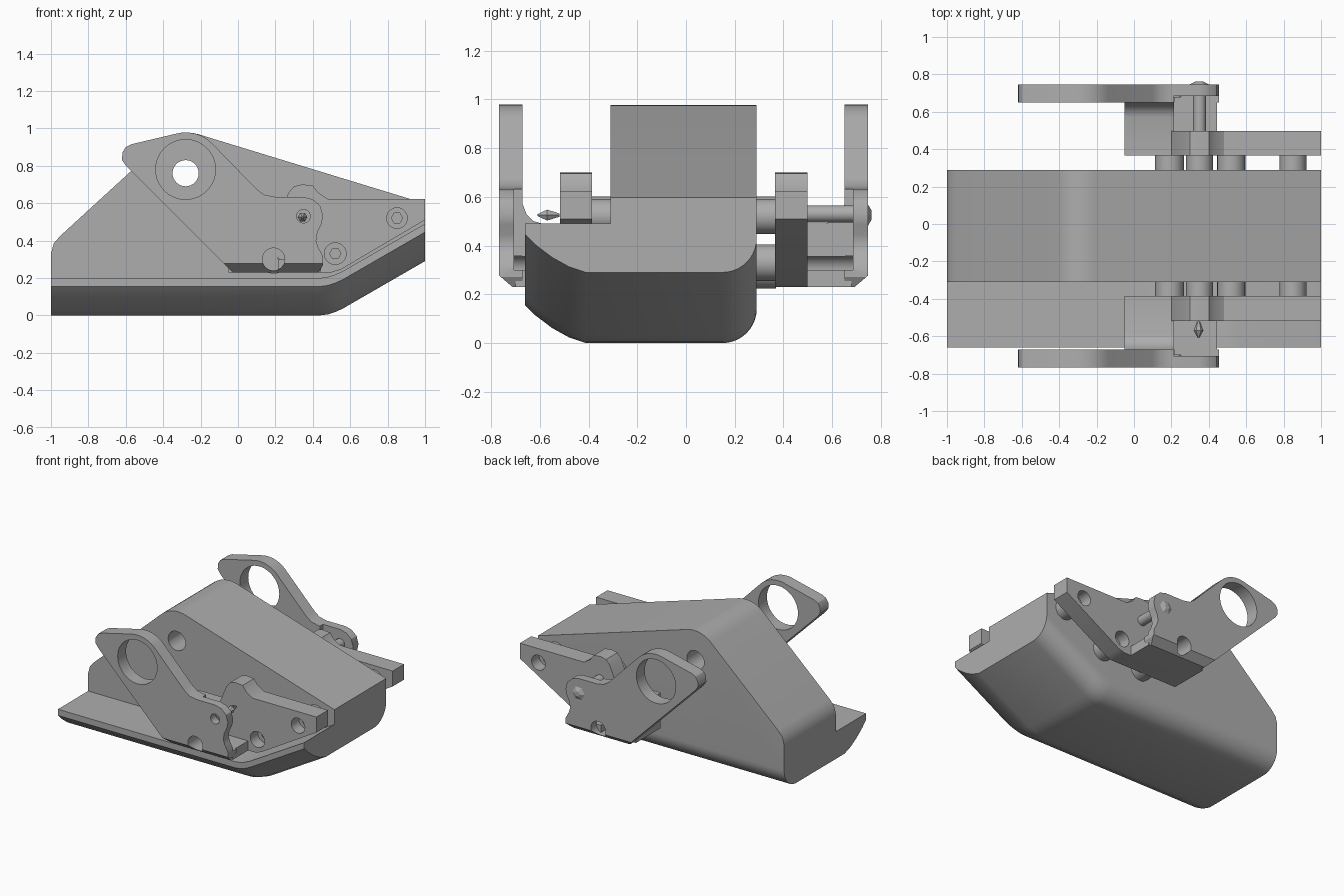
import bpy, bmesh
from math import radians, sin, cos, pi
from mathutils import Matrix, Vector

if "Cube" in bpy.data.objects:
    bpy.data.objects.remove(bpy.data.objects["Cube"])

MID = -0.01  # plane about which the side brackets are mirrored
grey = bpy.data.materials.new("plain grey")
grey.use_nodes = True
grey.diffuse_color = (0.42, 0.42, 0.42, 1)
grey.node_tree.nodes["Principled BSDF"].inputs["Base Color"].default_value = grey.diffuse_color


def finish(name, bm):
    bmesh.ops.recalc_face_normals(bm, faces=bm.faces)
    mesh = bpy.data.meshes.new(name)
    bm.to_mesh(mesh)
    bm.free()
    mesh.materials.append(grey)
    obj = bpy.data.objects.new(name, mesh)
    bpy.context.collection.objects.link(obj)
    return obj


def loft(name, rings):
    """Skin a list of equal-length rings and cap both ends."""
    bm = bmesh.new()
    loops = [[bm.verts.new(p) for p in ring] for ring in rings]
    n = len(loops[0])
    for a, b in zip(loops, loops[1:]):
        for i in range(n):
            j = (i + 1) % n
            bm.faces.new((a[i], a[j], b[j], b[i]))
    bm.faces.new(loops[0])
    bm.faces.new(loops[-1])
    return finish(name, bm)


def slab(name, profile, y0, y1):
    return loft(name, [[(x, y, z) for x, z in profile] for y in (y0, y1)])


def box(name, x0, x1, y0, y1, z0, z1):
    return slab(name, [(x0, z0), (x1, z0), (x1, z1), (x0, z1)], y0, y1)


def rod(name, x, z, r, y0, y1, r2=None, sides=32):
    """Round bar along y, optionally tapering to r2."""
    ends = ((y0, r), (y1, r if r2 is None else r2))
    return loft(name, [[(x + q * cos(2 * pi * i / sides), y, z + q * sin(2 * pi * i / sides))
                        for i in range(sides)] for y, q in ends])


def boolean(obj, tool, operation="DIFFERENCE"):
    mod = obj.modifiers.new("cut", "BOOLEAN")
    mod.operation, mod.solver, mod.object = operation, "EXACT", tool
    bpy.context.view_layer.objects.active = obj
    bpy.ops.object.modifier_apply(modifier=mod.name)
    bpy.data.objects.remove(tool)


def smooth(obj):
    bpy.ops.object.select_all(action="DESELECT")
    obj.select_set(True)
    bpy.context.view_layer.objects.active = obj
    bpy.ops.object.shade_smooth_by_angle(angle=radians(30))


def arc(cx, cz, r, a0, a1, n):
    return [(cx + r * cos(radians(a0 + (a1 - a0) * i / n)),
             cz + r * sin(radians(a0 + (a1 - a0) * i / n))) for i in range(n + 1)]


def height(points, x):
    for (xa, za), (xb, zb) in zip(points, points[1:]):
        if x <= xb:
            return za + (zb - za) * (x - xa) / (xb - xa)
    return points[-1][1]


# Main body: a cross-section lofted along x between a roof line and a keel line
roof = [(-1, 0.33), (-0.985, 0.385), (-0.95, 0.425)] + arc(-0.27, 0.777, 0.2, 135, 73, 8) + [(1, 0.598)]
keel = [(-1, 0), (0.44, 0), (0.48, 0.005), (0.52, 0.018), (0.56, 0.036), (1, 0.29)]


def section(x):
    b, t = height(keel, x), height(roof, x)
    f = b + 0.2
    ring = [(-0.66, f), (-0.66, b + 0.155), (-0.62, b + 0.115), (-0.55, b + 0.062),
            (-0.48, b + 0.023), (-0.41, b)]
    ring += [(y, b + z) for y, z in arc(0.15, 0.14, 0.14, -90, 0, 10)]
    ring += [(0.29, t), (-0.31, t), (-0.31, f)]
    return [(x, y, z) for y, z in ring]


stations = sorted({round(x, 4) for x, z in roof + keel})
body = loft("main_body", [section(x) for x in stations])
boolean(body, rod("body_hole_cutter", -0.28, 0.76, 0.07, -1, 1))
smooth(body)

# Outlines shared by both side brackets
arm_outline = [(-0.03, 0.23), (-0.6, 0.80), (-0.62, 0.83), (-0.618, 0.87), (-0.6, 0.9), (-0.57, 0.915)]
arm_outline += arc(-0.28, 0.778, 0.2, 104, 45, 8)
arm_outline += [(0.1, 0.675), (0.14, 0.645), (0.2, 0.633), (0.35, 0.633), (0.4, 0.62), (0.44, 0.585),
                (0.455, 0.53), (0.445, 0.485), (0.425, 0.445), (0.418, 0.4), (0.428, 0.365),
                (0.455, 0.315), (0.455, 0.27), (0.43, 0.23)]
plate_outline = [(-0.05, 0.25), (-0.05, 0.49), (0.2, 0.49), (0.27, 0.655), (0.3, 0.69), (0.34, 0.7),
                 (0.4, 0.695), (0.43, 0.655), (0.48, 0.623), (1, 0.623), (1, 0.51),
                 (0.55, 0.245), (0.5, 0.23), (-0.03, 0.23)]
mounts = [(0.19, 0.3, 0.06), (0.52, 0.33, 0.058), (0.85, 0.52, 0.055)]

for side, label in ((-1, "front"), (1, "back")):
    def at(d, s=side):
        return MID + s * d

    # Swing arm with large eye and chamfered lower edge
    arm = slab(label + "_arm", arm_outline, at(0.757), at(0.66))
    boolean(arm, rod("eye_cutter", -0.28, 0.78, 0.16, -1, 1, sides=48))
    chamfer = loft("chamfer_cutter", [[(x, at(0.69), 0.22), (x, at(0.77), 0.22), (x, at(0.77), 0.288)]
                                      for x in (-0.5, 0.6)])
    boolean(arm, chamfer)
    boolean(arm, box("pocket_cutter", 0.21, 0.6, at(0.695), at(0.6), 0.3, 0.66))
    boolean(arm, rod("screw_hole_cutter", 0.35, 0.53, 0.036, at(0.6), at(0.9)))
    boolean(arm, rod("mount_hole_cutter", 0.19, 0.3, 0.06, at(0.6), at(0.9)))
    smooth(arm)

    # Web joining the arm to the inner plate, with a fillet and a low floor
    fillet = [(0.375, 0.23), (0.375, 0.49), (0.58, 0.49), (0.615, 0.5), (0.645, 0.53), (0.662, 0.575), (0.662, 0.23)]
    web = loft(label + "_web", [[(x, at(d), z) for d, z in fillet] for x in (-0.05, 0.215)])
    boolean(web, rod("mount_hole_cutter", 0.19, 0.3, 0.06, at(0.42), at(0.9)))
    smooth(web)
    box(label + "_floor", 0.215, 0.445, at(0.5), at(0.69), 0.23, 0.3)

    # Inner mounting plate with bolt holes
    plate = slab(label + "_plate", plate_outline, at(0.508), at(0.376))
    for x, z, r in mounts:
        boolean(plate, rod("bolt_hole_cutter", x, z, r, at(0.42), at(0.6)))
        boolean(plate, rod("hex_cutter", x, z, 0.03, at(0.39), at(0.45), sides=6))
    smooth(plate)

    # Spacers between plate and body
    for i, (x, z, r) in enumerate(mounts + [(0.35, 0.53, 0.055)]):
        smooth(rod(f"{label}_spacer_{i + 1}", x, z, r + 0.017, at(0.298), at(0.38)))

# Pivot pin with a faceted head at the back, pointed stub at the front
smooth(rod("back_pin", 0.35, 0.53, 0.035, 0.45, 0.745))
rod("back_pin_head", 0.35, 0.525, 0.06, 0.742, 0.762, 0.02, sides=6)
rod("front_pin_base", 0.345, 0.525, 0.008, -0.52, -0.57, 0.026, sides=6)
rod("front_pin_tip", 0.345, 0.525, 0.026, -0.57, -0.61, 0.004, sides=6)
